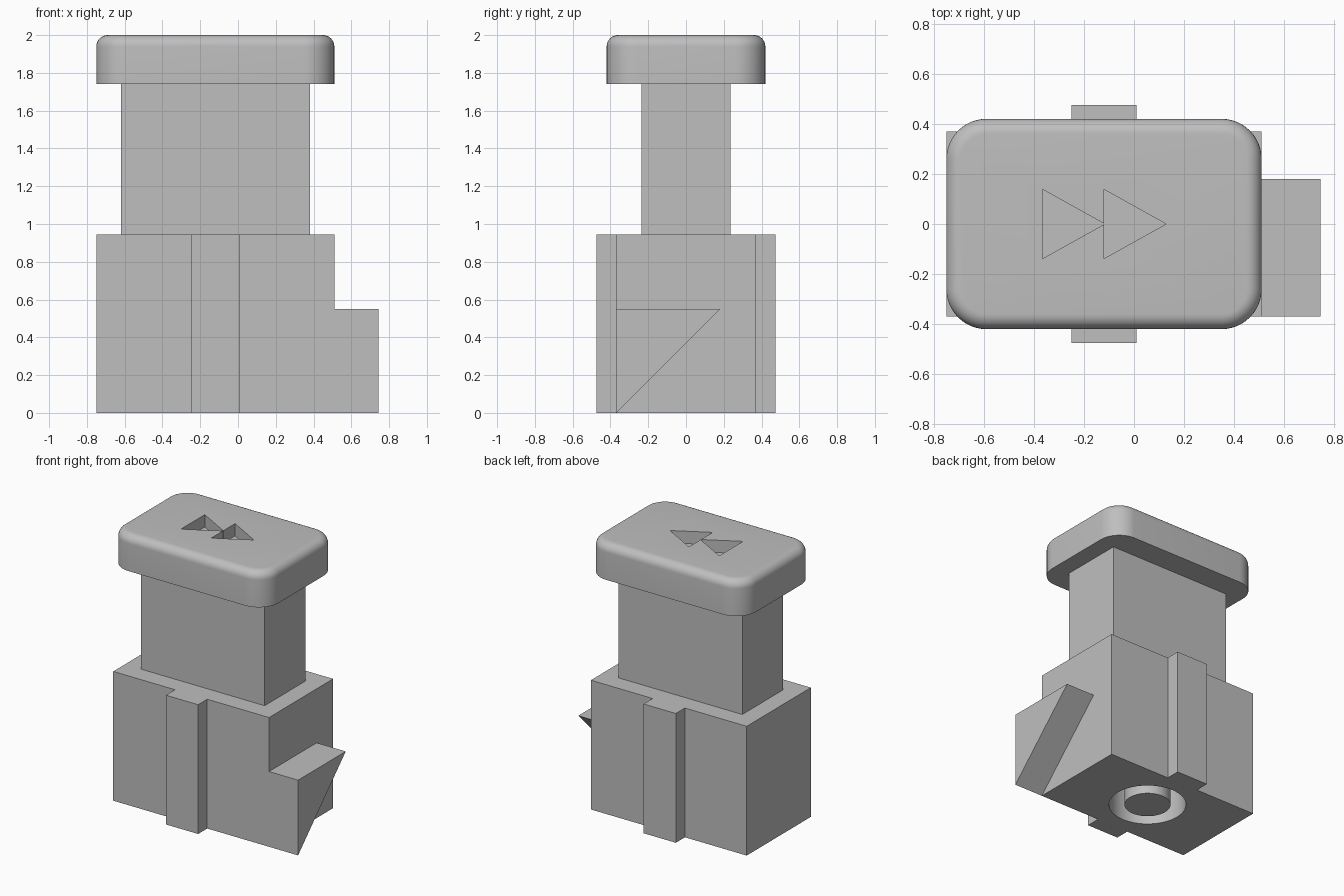
import bpy, bmesh, math
from mathutils import Matrix, Vector

if "Cube" in bpy.data.objects:
    bpy.data.objects.remove(bpy.data.objects["Cube"])

grey = bpy.data.materials.new("plain_grey")
grey.use_nodes = True
grey.diffuse_color = (0.52, 0.52, 0.52, 1)
grey.node_tree.nodes["Principled BSDF"].inputs["Base Color"].default_value = grey.diffuse_color

CX = -0.12  # shared centre line of body, stem and cap


def finish(name, bm):
    bmesh.ops.recalc_face_normals(bm, faces=bm.faces)
    mesh = bpy.data.meshes.new(name)
    bm.to_mesh(mesh)
    bm.free()
    mesh.materials.append(grey)
    obj = bpy.data.objects.new(name, mesh)
    bpy.context.collection.objects.link(obj)
    return obj


def prism(points, offset):
    """Closed profile extruded along an offset."""
    bm = bmesh.new()
    face = bm.faces.new([bm.verts.new(p) for p in points])
    ext = bmesh.ops.extrude_face_region(bm, geom=[face])
    moved = [g for g in ext["geom"] if isinstance(g, bmesh.types.BMVert)]
    bmesh.ops.translate(bm, verts=moved, vec=Vector(offset))
    return bm


def cylinder(name, radius, z0, z1):
    bm = bmesh.new()
    bmesh.ops.create_cone(bm, cap_ends=True, segments=64, radius1=radius, radius2=radius,
                          depth=z1 - z0, matrix=Matrix.Translation((CX, 0, (z0 + z1) / 2)))
    return finish(name, bm)


def combine(target, other, operation):
    """Apply a boolean and discard the helper."""
    mod = target.modifiers.new("join", "BOOLEAN")
    mod.operation, mod.solver, mod.object = operation, "EXACT", other
    bpy.context.view_layer.objects.active = target
    bpy.ops.object.modifier_apply(modifier=mod.name)
    bpy.data.objects.remove(other)


def smooth(obj):
    bpy.ops.object.select_all(action="DESELECT")
    obj.select_set(True)
    bpy.context.view_layer.objects.active = obj
    bpy.ops.object.shade_smooth_by_angle(angle=math.radians(30))


# Body: plan outline with a guide rib on front and back
front = [(-0.75, -0.37), (-0.25, -0.37), (-0.25, -0.475),
         (0.01, -0.475), (0.01, -0.37), (0.51, -0.37)]
outline = front + [(x, -y) for x, y in reversed(front)]
body = finish("body", prism([(x, y, 0) for x, y in outline], (0, 0, 0.945)))

# Side wedge, flush with the front of the body
wedge = finish("side_wedge", prism([(0.45, -0.37, 0), (0.45, -0.37, 0.55), (0.45, 0.18, 0.55)],
                                   (0.295, 0, 0)))
combine(body, wedge, "UNION")

# Round socket underneath with a central post
combine(body, cylinder("socket_cutter", 0.262, -0.2, 0.5), "DIFFERENCE")
smooth(body)
post = cylinder("socket_post", 0.157, 0, 0.52)
smooth(post)

# Stem
bm = bmesh.new()
bmesh.ops.create_cube(bm, size=1, matrix=Matrix.Translation((CX, 0, 1.3425))
                      @ Matrix.Diagonal((1.0, 0.47, 0.797, 1)))
finish("stem", bm)

# Cap: rounded rectangle with a filleted top rim
radius, half_x, half_y, steps = 0.16, 0.63, 0.42, 12
rounded = []
for i, (sx, sy) in enumerate([(1, 1), (-1, 1), (-1, -1), (1, -1)]):
    for k in range(steps + 1):
        a = math.radians(90) * (i + k / steps)
        rounded.append((CX + sx * (half_x - radius) + radius * math.cos(a),
                        sy * (half_y - radius) + radius * math.sin(a), 1.74))
bm = prism(rounded, (0, 0, 0.26))
rim = [e for e in bm.edges if all(v.co.z > 1.99 for v in e.verts)]
bmesh.ops.bevel(bm, geom=rim, offset=0.06, segments=8, profile=0.5, affect="EDGES")
cap = finish("cap", bm)

# Two recessed arrowheads in the cap
for x in (-0.365, -0.12):
    arrow = finish("arrow_cutter", prism([(x, -0.138, 1.91), (x + 0.248, 0, 1.91), (x, 0.138, 1.91)],
                                         (0, 0, 0.2)))
    combine(cap, arrow, "DIFFERENCE")
smooth(cap)
